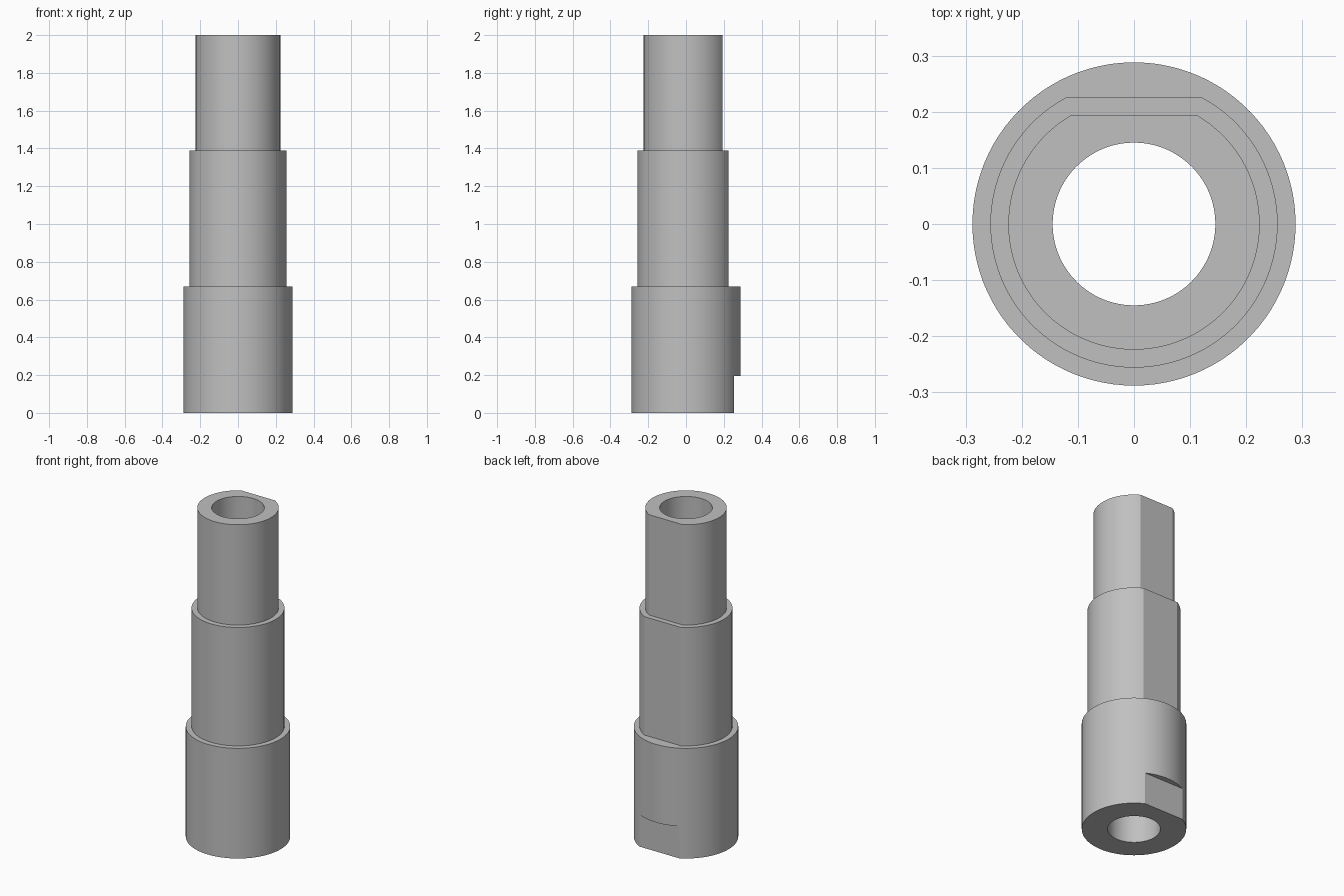
import bpy, bmesh
from math import asin, pi, sin, cos

old = bpy.data.objects.get("Cube")
if old:
    bpy.data.objects.remove(old)

grey = bpy.data.materials.new("plain grey")
grey.use_nodes = True
colour = (0.53, 0.53, 0.53, 1)
grey.diffuse_color = colour
grey.node_tree.nodes["Principled BSDF"].inputs["Base Color"].default_value = colour

ARC, CHORD = 84, 40
BORE = 0.145
bm = bmesh.new()


def ring(radius, z, flat, cut=True):
    """Circle with vertices aligned to a flat at y = flat; cut moves them onto it."""
    a = asin(flat / radius)
    angles = [pi - a + (pi + 2 * a) * i / ARC for i in range(ARC)]
    angles += [a + (pi - 2 * a) * i / CHORD for i in range(CHORD)]
    verts = []
    for i, t in enumerate(angles):
        r = flat / sin(t) if cut and i >= ARC else radius
        verts.append(bm.verts.new((r * cos(t), r * sin(t), z)))
    return verts


def bore_ring(z):
    # Same angular layout as the base flat
    a = asin(0.255 / 0.288)
    return ring(BORE, z, BORE * sin(a), cut=False)


# Outer wall from the keyed base up through two flatted steps, then the bore
rings = [
    ring(0.288, 0, 0.255),
    ring(0.288, 0.195, 0.255),
    ring(0.288, 0.195, 0.255, cut=False),
    ring(0.288, 0.67, 0.255, cut=False),
    ring(0.256, 0.67, 0.225),
    ring(0.256, 1.39, 0.225),
    ring(0.224, 1.39, 0.193),
    ring(0.224, 2, 0.193),
    bore_ring(2),
    bore_ring(0),
]
count = ARC + CHORD
for low, high in zip(rings, rings[1:] + rings[:1]):
    for i in range(count):
        j = (i + 1) % count
        bm.faces.new((low[i], low[j], high[j], high[i]))

# Weld the base rim where the notch ends
bmesh.ops.remove_doubles(bm, verts=bm.verts, dist=0.0001)
bmesh.ops.recalc_face_normals(bm, faces=bm.faces)

mesh = bpy.data.meshes.new("stepped_sleeve")
bm.to_mesh(mesh)
bm.free()
mesh.materials.append(grey)
sleeve = bpy.data.objects.new("stepped_sleeve", mesh)
bpy.context.collection.objects.link(sleeve)
bpy.context.view_layer.objects.active = sleeve
sleeve.select_set(True)
bpy.ops.object.shade_smooth_by_angle(angle=pi / 9)
